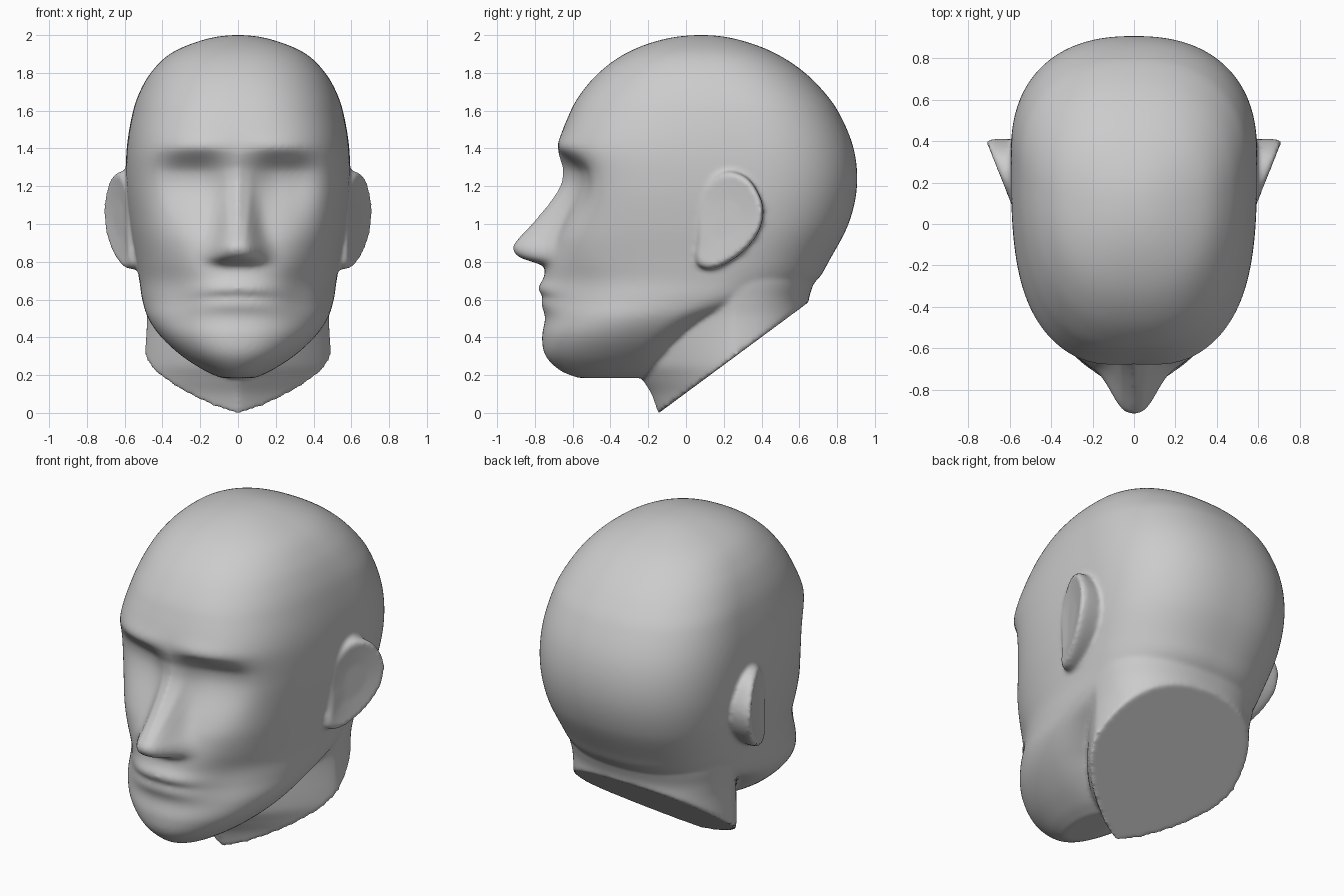
import bpy, bmesh
from math import sin, cos, pi, exp, sqrt
from mathutils import Vector

if "Cube" in bpy.data.objects:
    bpy.data.objects.remove(bpy.data.objects["Cube"])


def curve(pts, t):
    """Smooth interpolation through (key, value...) rows, sorted by key."""
    if t <= pts[0][0]:
        return pts[0][1:]
    if t >= pts[-1][0]:
        return pts[-1][1:]
    i = next(k for k in range(len(pts) - 1) if pts[k + 1][0] >= t)
    p0, p1, p2, p3 = (pts[max(0, min(len(pts) - 1, k))] for k in range(i - 1, i + 3))
    h = p2[0] - p1[0]
    s = (t - p1[0]) / h
    out = []
    for a, b, c, d in zip(p0[1:], p1[1:], p2[1:], p3[1:]):
        m1 = (c - a) / (p2[0] - p0[0]) * h
        m2 = (d - b) / (p3[0] - p1[0]) * h
        out.append((2*s**3 - 3*s**2 + 1)*b + (s**3 - 2*s**2 + s)*m1
                   + (3*s**2 - 2*s**3)*c + (s**3 - s**2)*m2)
    return out


def step(a, b, t):
    s = max(0.0, min(1.0, (t - a) / (b - a)))
    return s * s * (3 - 2 * s)


def bump(t, centre, width, power=2):
    return exp(-abs((t - centre) / width) ** power)


def ring(front, back, rx, cy, nf, nb, n=200):
    """Egg-shaped section: separate roundness for front and back."""
    pts = []
    for k in range(n):
        c, s = cos(2*pi*k/n), sin(2*pi*k/n)
        e = nb if s > 0 else nf
        x = rx * abs(c) ** (2/e) * (1 if c > 0 else -1)
        y = cy + (back - cy if s > 0 else front - cy) * abs(s) ** (2/e)
        pts.append((x, y))
    return pts


def loft(bm, rows):
    loops = [[bm.verts.new(p) for p in row] for row in rows]
    n = len(loops[0])
    for a, b in zip(loops, loops[1:]):
        for k in range(n):
            bm.faces.new((a[k], a[(k+1) % n], b[(k+1) % n], b[k]))
    for lp, flip in ((loops[0], True), (loops[-1], False)):
        mid = bm.verts.new(sum((v.co for v in lp), Vector()) / n)
        for k in range(n):
            f = (lp[k], lp[(k+1) % n], mid)
            bm.faces.new(f[::-1] if flip else f)


# skull and jaw sections: z, front y, back y, half width, y of widest point, front roundness
skull = [
    (.185, -.57, -.22, .09, -.40, 2), (.22, -.66, -.14, .17, -.37, 2),
    (.30, -.742, -.06, .295, -.31, 2.1), (.40, -.762, .04, .405, -.23, 2.15),
    (.50, -.746, .22, .475, -.12, 2.15), (.60, -.755, .55, .507, .04, 2.1),
    (.70, -.752, .69, .522, .15, 2.15), (.80, -.735, .755, .54, .22, 2.35),
    (1.0, -.672, .86, .573, .31, 2.85), (1.2, -.645, .905, .592, .34, 3.1),
    (1.4, -.675, .887, .589, .32, 2.95), (1.6, -.61, .803, .555, .27, 2.65),
    (1.7, -.55, .73, .52, .22, 2.5), (1.8, -.462, .63, .462, .17, 2.4),
    (1.9, -.325, .48, .36, .12, 2.3), (1.97, -.15, .30, .20, .08, 2.2),
    (2.0, .07, .09, .008, .08, 2)]
keyed = sorted((sqrt(2.0 - r[0]),) + r[1:] for r in skull)
# nose: z, projection, half width
nose = [(.755, 0, .12), (.78, .02, .125), (.80, .08, .13), (.82, .145, .132), (.85, .19, .13),
        (.885, .207, .122), (.92, .195, .11), (.98, .16, .098), (1.1, .087, .085),
        (1.2, .032, .075), (1.3, 0, .07)]


def face_relief(x, z):
    """Forward push of the face surface."""
    ax = abs(x)
    proj, w = curve(nose, z)
    d = max(0, proj) * bump(ax, 0, w, 2.8)
    d -= .09 * bump(ax, .25, .18, 2.6) * step(1.42, 1.27, z) * step(.9, 1.26, z)    # sockets
    d += .012 * bump(ax, .2, .17) * bump(z, 1.42, .05)                              # brows
    d -= .025 * bump(ax, .34, .1) * bump(z, .66, .14)                               # cheek hollows
    lip = bump(ax, 0, .22, 3)
    line = z + .25 * x * x                                                          # mouth curve
    d += lip * (.026*bump(line, .66, .04) + .012*bump(line, .57, .035)
                - .007*bump(line, .618, .014))
    return d


bm = bmesh.new()
rows = []
for i in range(221):
    z = .185 + 1.815 * sin(i / 220 * pi / 2)
    front, back, rx, cy, nf = curve(keyed, sqrt(max(0, 2.0 - z)))
    rows.append([(x, y - (face_relief(x, z) * step(cy, cy - .5, y) if z < 1.6 else 0), z)
                 for x, y in ring(front, back, rx, cy, nf, 2.35)])
loft(bm, rows)

# neck: z, front y, back y, half width, y of widest point
neck = [(-.1, -.12, .66, .49, .28), (.0, -.15, .66, .495, .28), (.1, -.185, .66, .495, .28),
        (.18, -.235, .66, .495, .27), (.26, -.28, .66, .495, .26), (.5, -.30, .655, .482, .26),
        (.6, -.30, .65, .492, .26), (.7, -.3, .68, .505, .26), (.8, -.3, .70, .50, .26)]
rows = []
for i in range(61):
    z = -.1 + .9 * i / 60
    front, back, rx, cy = curve(neck, z)
    rows.append([(x, y, z) for x, y in ring(front, back, rx, cy, 1.28, 2.3)])
loft(bm, rows)

# slanted cut under the neck
bmesh.ops.bisect_plane(bm, geom=bm.verts[:] + bm.edges[:] + bm.faces[:],
                       plane_co=(0, -.15, -.005), plane_no=(0, .74, -1), clear_outer=True)
bmesh.ops.holes_fill(bm, edges=[e for e in bm.edges if e.is_boundary], sides=0)

# ears: wedges flaring out towards the back, with a slightly dished face
outline = [(.05, .81), (.06, .92), (.06, 1.05), (.09, 1.18), (.16, 1.26), (.24, 1.28),
           (.33, 1.24), (.39, 1.15), (.41, 1.06), (.385, .96), (.32, .87), (.23, .80),
           (.14, .762), (.075, .77)]
closed = [(k - 1,) + outline[(k - 1) % 14] for k in range(17)]
oval = [curve(closed, k / 4) for k in range(56)]
for side in (1, -1):
    def ear_point(y, z, scale, dx):
        y, z = .22 + (y - .22) * scale, 1.03 + (z - 1.03) * scale
        return (side * (.575 + .4 * (y - .06) + dx), y, z)
    layers = [[ear_point(y, z, s, dx) for y, z in oval]
              for s, dx in ((.97, -.19), (1, -.09), (1, -.04), (.97, -.008), (.9, .004),
                            (.8, 0), (.4, -.008))]
    loft(bm, layers)

bmesh.ops.recalc_face_normals(bm, faces=bm.faces[:])
mesh = bpy.data.meshes.new("head")
bm.to_mesh(mesh)
bm.free()
head = bpy.data.objects.new("head", mesh)
bpy.context.collection.objects.link(head)

# fuse the parts into one smooth skin
fuse = head.modifiers.new("fuse", 'REMESH')
fuse.mode = 'VOXEL'
fuse.voxel_size = .012
fuse.use_smooth_shade = True
soften = head.modifiers.new("soften", 'SMOOTH')
soften.factor = .5
soften.iterations = 8
